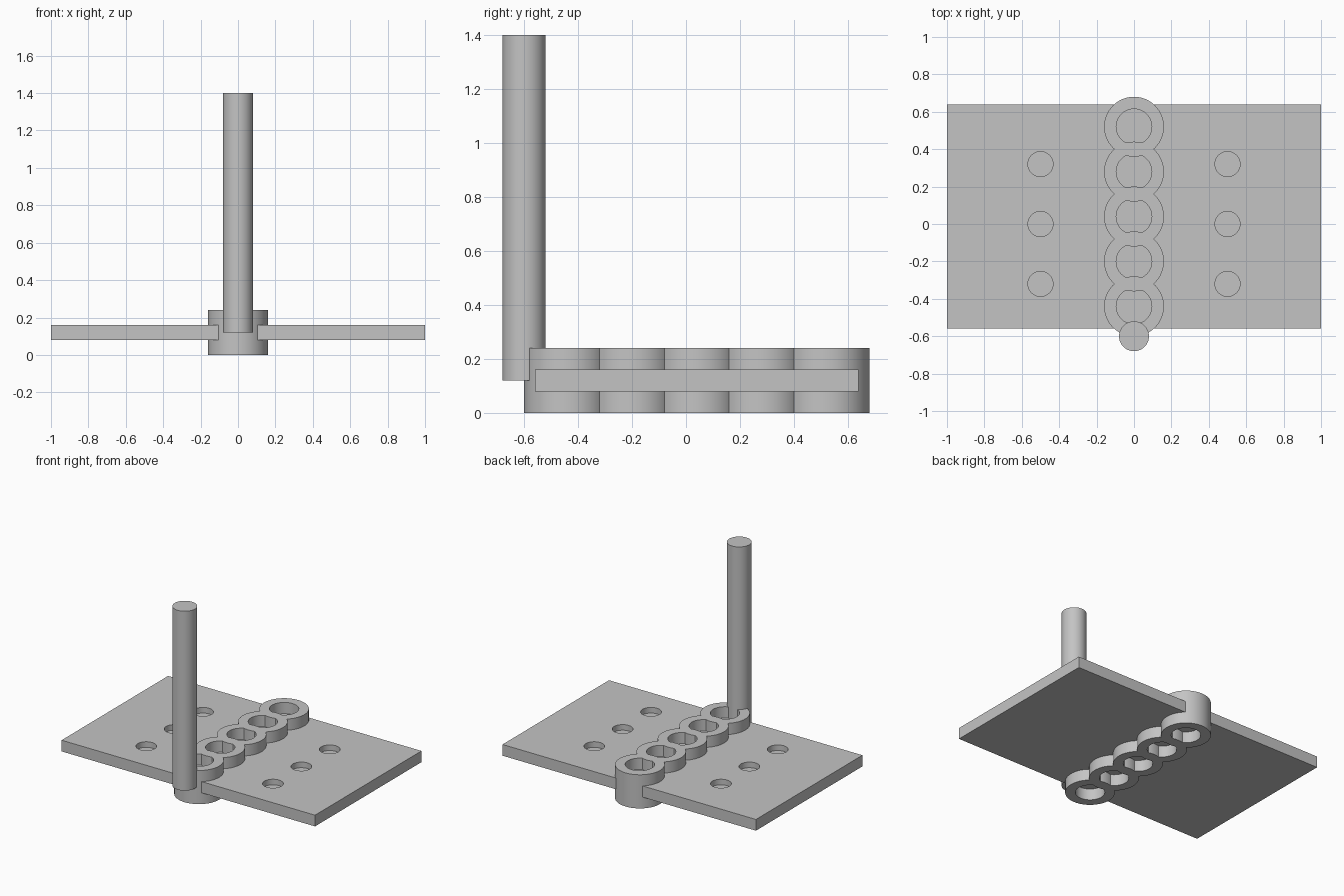
import bpy, bmesh, math
from mathutils import Vector

cube = bpy.data.objects.get("Cube")
if cube:
    bpy.data.objects.remove(cube, do_unlink=True)

grey = bpy.data.materials.new("plain grey")
grey.use_nodes = True
colour = (0.55, 0.55, 0.55, 1)
grey.diffuse_color = colour
grey.node_tree.nodes["Principled BSDF"].inputs["Base Color"].default_value = colour


def select_only(obj):
    bpy.ops.object.select_all(action='DESELECT')
    obj.select_set(True)
    bpy.context.view_layer.objects.active = obj


def finish(obj, name):
    obj.name = name
    obj.data.materials.clear()
    obj.data.materials.append(grey)
    select_only(obj)
    bpy.ops.object.shade_smooth_by_angle(angle=math.radians(30))
    return obj


def cylinder(x, y, radius, bottom, top):
    bpy.ops.mesh.primitive_cylinder_add(vertices=64, radius=radius, depth=top - bottom,
                                        location=(x, y, (bottom + top) / 2))
    return bpy.context.object


def ring(name, y, outer, inner, height):
    # Rectangular section spun about the vertical axis
    bm = bmesh.new()
    section = [(inner, 0), (outer, 0), (outer, height), (inner, height)]
    verts = [bm.verts.new((r, 0, z)) for r, z in section]
    edges = [bm.edges.new((verts[i], verts[i - 1])) for i in range(4)]
    bmesh.ops.spin(bm, geom=verts + edges, cent=Vector(), axis=(0, 0, 1),
                   angle=math.tau, steps=64)
    bmesh.ops.remove_doubles(bm, verts=bm.verts[:], dist=0.0001)
    bmesh.ops.recalc_face_normals(bm, faces=bm.faces[:])
    mesh = bpy.data.meshes.new(name)
    bm.to_mesh(mesh)
    bm.free()
    obj = bpy.data.objects.new(name, mesh)
    bpy.context.collection.objects.link(obj)
    obj.location.y = y
    return finish(obj, name)


# Flat leaf plate
bpy.ops.mesh.primitive_cube_add(size=1, location=(0, 0.04, 0.12))
plate = bpy.context.object
plate.scale = (2, 1.2, 0.08)
bpy.ops.object.transform_apply(location=False, rotation=False, scale=True)

# Blind screw holes, three on each leaf
for side in (-1, 1):
    for row in (-1, 0, 1):
        cutter = cylinder(side * 0.5, row * 0.32, 0.067, 0.12, 0.3)
        cutter.hide_render = True
        cut = plate.modifiers.new("screw hole", 'BOOLEAN')
        cut.operation = 'DIFFERENCE'
        cut.solver = 'EXACT'
        cut.object = cutter
        select_only(plate)
        bpy.ops.object.modifier_apply(modifier=cut.name)
        bpy.data.objects.remove(cutter, do_unlink=True)
finish(plate, "leaf_plate")

# Overlapping knuckle rings along the middle
for i in range(5):
    ring(f"knuckle_{i + 1}", -0.44 + 0.24 * i, 0.16, 0.095, 0.24)

# Upright pin at the front
finish(cylinder(0, -0.6, 0.08, 0.12, 1.4), "pin")
